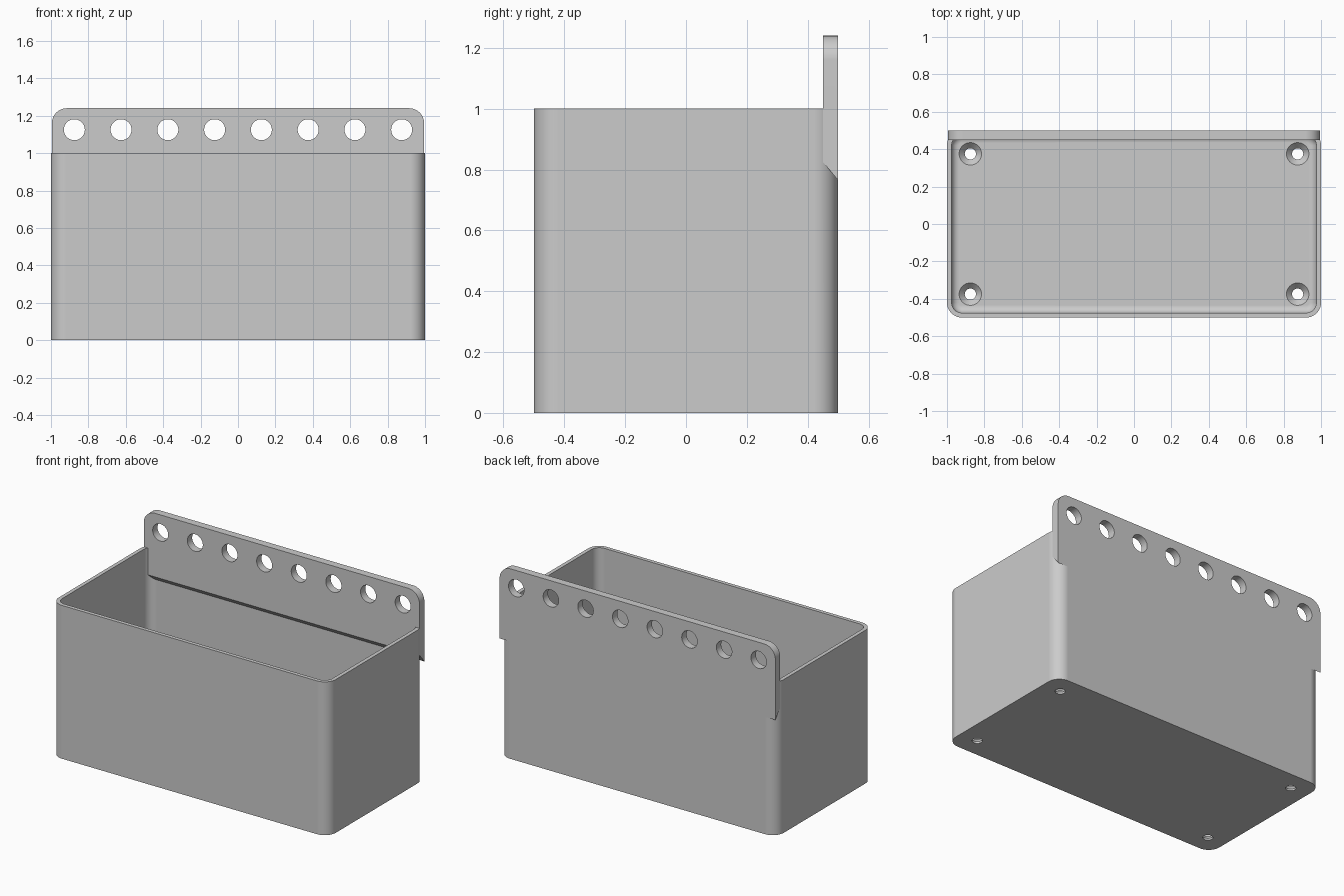
import bpy, bmesh
from math import sin, cos, pi

old = bpy.data.objects.get("Cube")
if old:
    bpy.data.objects.remove(old, do_unlink=True)

WALL, FLOOR, CORNER, FILLET = 0.025, 0.045, 0.08, 0.04
PLATE_FRONT, BACK, TOP = 0.45, 0.5, 1.24

grey = bpy.data.materials.new("grey plastic")
grey.use_nodes = True
grey.diffuse_color = (0.6, 0.6, 0.6, 1)
grey.node_tree.nodes["Principled BSDF"].inputs["Base Color"].default_value = (0.6, 0.6, 0.6, 1)


def arc(cx, cy, r, start, sweep, steps):
    return [(cx + r * cos(start + sweep * i / steps),
             cy + r * sin(start + sweep * i / steps)) for i in range(steps + 1)]


def rounded_rect(hx, hy, r, steps=10):
    pts = []
    for k, (sx, sy) in enumerate([(1, 1), (-1, 1), (-1, -1), (1, -1)]):
        pts += arc(sx * (hx - r), sy * (hy - r), r, k * pi / 2, pi / 2, steps)
    return pts


def circle(cx, cy, r, steps=40):
    return arc(cx, cy, r, 0, 2 * pi, steps)[:-1]


def loft(name, rings):
    """Skin a closed solid through rings of 3D points."""
    bm = bmesh.new()
    loops = [[bm.verts.new(p) for p in ring] for ring in rings]
    for a, b in zip(loops, loops[1:]):
        for i in range(len(a)):
            j = (i + 1) % len(a)
            bm.faces.new((a[i], a[j], b[j], b[i]))
    bm.faces.new(loops[0])
    bm.faces.new(loops[-1])
    bmesh.ops.recalc_face_normals(bm, faces=bm.faces)
    mesh = bpy.data.meshes.new(name)
    bm.to_mesh(mesh)
    bm.free()
    mesh.materials.append(grey)
    obj = bpy.data.objects.new(name, mesh)
    bpy.context.collection.objects.link(obj)
    return obj


def at_z(pts, z):
    return [(x, y, z) for x, y in pts]


def at_y(pts, y):
    return [(x, y, z) for x, z in pts]


def combine(target, tool, operation):
    """Apply a boolean and discard the tool."""
    bpy.ops.object.select_all(action='DESELECT')
    bpy.context.view_layer.objects.active = target
    target.select_set(True)
    mod = target.modifiers.new("cut", 'BOOLEAN')
    mod.operation, mod.solver, mod.object = operation, 'EXACT', tool
    bpy.ops.object.modifier_apply(modifier=mod.name)
    bpy.data.objects.remove(tool, do_unlink=True)


# Rounded outer box
outline = rounded_rect(1, BACK, CORNER)
bin_body = loft("storage_bin", [at_z(outline, 0), at_z(outline, 1)])

# Cavity with a filleted floor edge
rings = []
for i in range(9):
    t = i / 8 * pi / 2
    inset = FILLET * (1 - sin(t))
    pts = rounded_rect(1 - WALL - inset, BACK - WALL - inset, CORNER - WALL - inset)
    rings.append(at_z(pts, FLOOR + FILLET * (1 - cos(t))))
rings.append([(x, y, 1.2) for x, y, z in rings[-1]])
combine(bin_body, loft("cavity", rings), 'DIFFERENCE')


# Hanging plate with rounded top corners and a bevelled underside
def plate_outline(bottom):
    hx, r = 0.995, 0.08
    return ([(hx, bottom)] + arc(hx - r, TOP - r, r, 0, pi / 2, 10)
            + arc(r - hx, TOP - r, r, pi / 2, pi / 2, 10) + [(-hx, bottom)])


plate = loft("hanging_plate", [at_y(plate_outline(0.825), PLATE_FRONT),
                               at_y(plate_outline(0.765), BACK)])

# Row of eight holes through the plate
for i in range(8):
    pts = circle(-0.875 + 0.25 * i, 1.125, 0.056)
    combine(plate, loft("plate_hole", [at_y(pts, 0.4), at_y(pts, 0.6)]), 'DIFFERENCE')
combine(bin_body, plate, 'UNION')

# Countersunk screw holes in the floor corners
for sx in (-1, 1):
    for sy in (-1, 1):
        small = circle(sx * 0.875, sy * 0.375, 0.03)
        large = circle(sx * 0.875, sy * 0.375, 0.06)
        cutter = loft("screw_hole", [at_z(small, -0.1), at_z(small, 0.012),
                                     at_z(large, FLOOR), at_z(large, 0.1)])
        combine(bin_body, cutter, 'DIFFERENCE')

# Smooth curves, crisp edges
bpy.ops.object.select_all(action='DESELECT')
bin_body.select_set(True)
bpy.context.view_layer.objects.active = bin_body
bpy.ops.object.shade_smooth_by_angle(angle=pi / 6)
weighted = bin_body.modifiers.new("even shading", 'WEIGHTED_NORMAL')
weighted.keep_sharp = True
